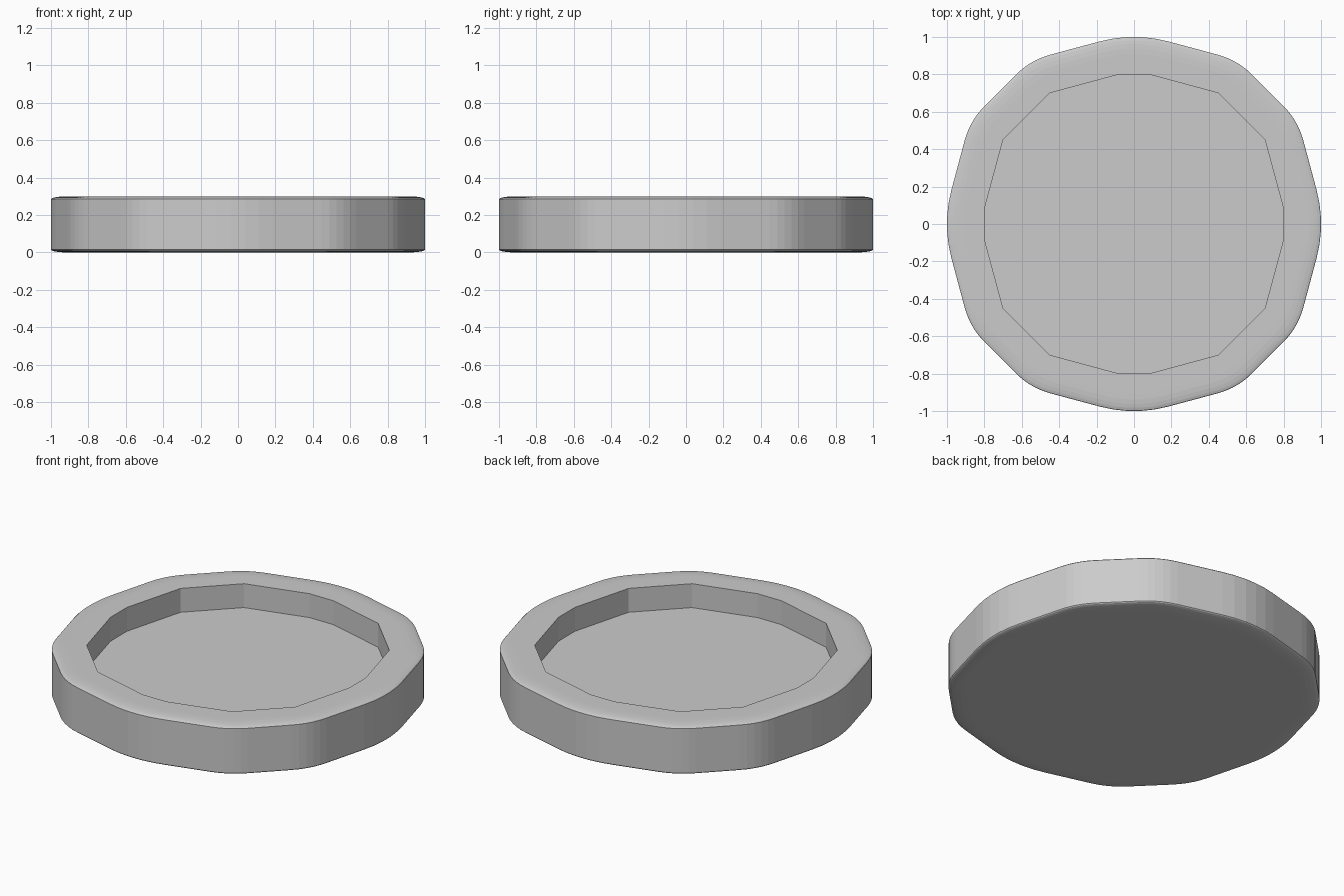
import bpy, bmesh, math
from mathutils import Vector

if "Cube" in bpy.data.objects:
    bpy.data.objects.remove(bpy.data.objects["Cube"])

# Each quadrant: three corners of a twelve-sided outline (x, y, rounding length)
QUAD = [(0.0, 1.025, 0.19), (0.553, 0.877, 0.11), (0.877, 0.553, 0.11)]
# Recess corners in one quadrant
POCKET = [(0.08, 0.80), (0.45, 0.70), (0.70, 0.45), (0.80, 0.08)]
HEIGHT, FLOOR, LIP, BEVEL = 0.30, 0.155, 0.015, 0.09


def turn(points):
    """Repeat a clockwise quadrant of points four times around z."""
    out = []
    for q in range(4):
        c, s = math.cos(-q * math.pi / 2), math.sin(-q * math.pi / 2)
        out += [Vector((c * p[0] - s * p[1], s * p[0] + c * p[1])) for p in points]
    return out


def rounded(corners, radii, steps=5):
    """Round every corner with a quadratic curve."""
    out, n = [], len(corners)
    for i, p in enumerate(corners):
        a = p + (corners[i - 1] - p).normalized() * radii[i]
        b = p + (corners[(i + 1) % n] - p).normalized() * radii[i]
        for k in range(steps + 1):
            t = k / steps
            out.append(a * (1 - t) ** 2 + p * (2 * t * (1 - t)) + b * t * t)
    return out


def ring(bm, points, scale, z):
    return [bm.verts.new((p.x * scale, p.y * scale, z)) for p in points]


def skin(bm, low, high):
    n = len(low)
    for i in range(n):
        j = (i + 1) % n
        bm.faces.new((low[i], low[j], high[j], high[i]))


def loop_edges(bm, verts):
    return [bm.edges.get((verts[i - 1], verts[i])) for i in range(len(verts))]


outer = rounded(turn(QUAD), [c[2] for c in QUAD] * 4)
pocket = turn(POCKET)
bm = bmesh.new()

# Outer wall with shallow rounded lips at bottom and top
arc = [(1 - BEVEL * (1 - math.cos(a)), LIP * (1 - math.sin(a)))
       for a in (math.radians(90 - 18 * k) for k in range(6))]
profile = arc + [(s, HEIGHT - z) for s, z in reversed(arc)]
rings = [ring(bm, outer, s, z) for s, z in profile]
for low, high in zip(rings, rings[1:]):
    skin(bm, low, high)
bm.faces.new(rings[0])

# Recess wall and floor
floor = ring(bm, pocket, 1, FLOOR)
rim = ring(bm, pocket, 1, HEIGHT)
skin(bm, floor, rim)
bm.faces.new(floor)

# Flat rim between the outer lip and the recess
bmesh.ops.triangle_fill(bm, use_beauty=True, normal=(0, 0, 1),
                        edges=loop_edges(bm, rings[-1]) + loop_edges(bm, rim))
bmesh.ops.recalc_face_normals(bm, faces=bm.faces)

mesh = bpy.data.meshes.new("shallow_dish")
bm.to_mesh(mesh)
bm.free()
dish = bpy.data.objects.new("shallow_dish", mesh)
bpy.context.collection.objects.link(dish)
